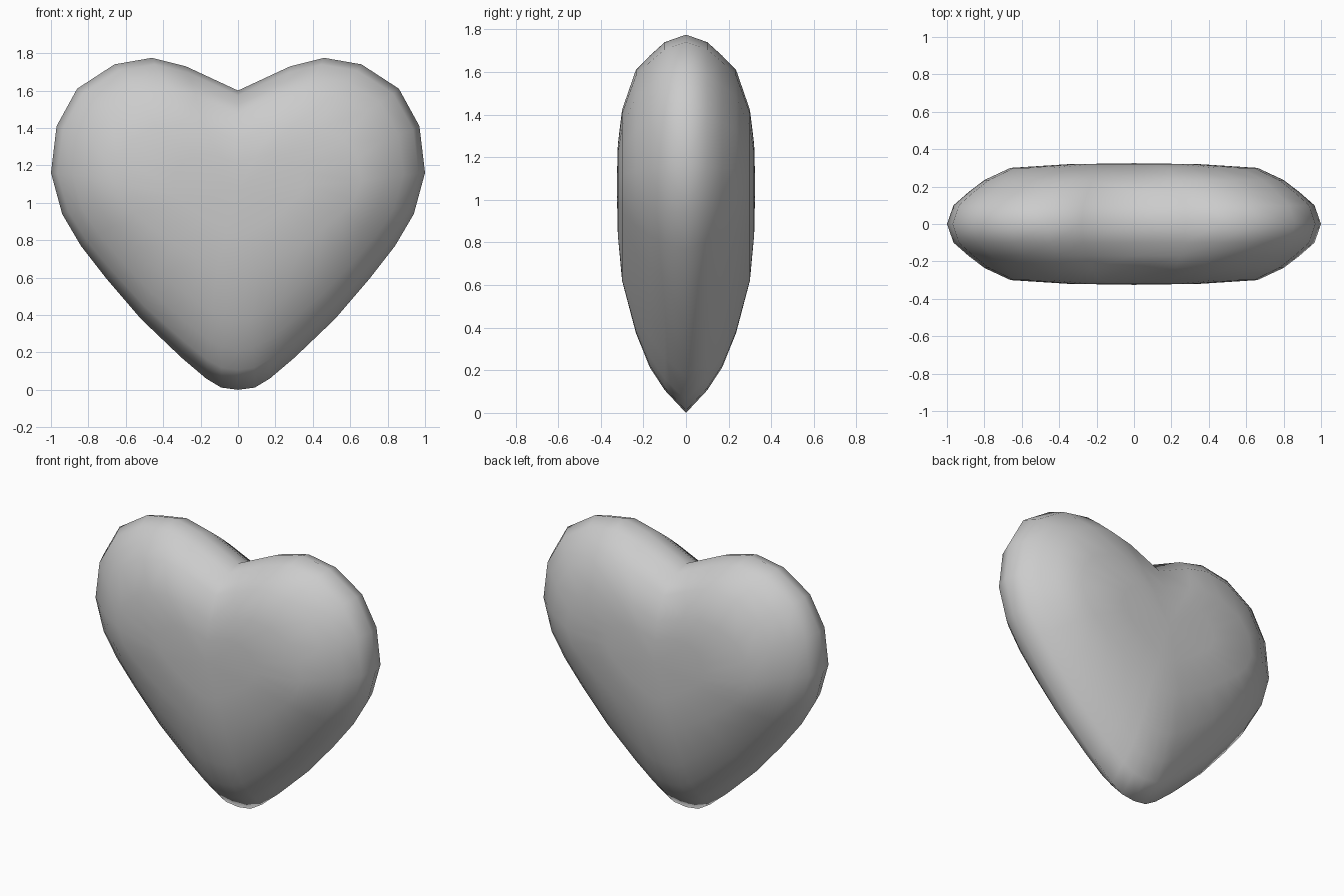
import bpy, bmesh

if "Cube" in bpy.data.objects:
    bpy.data.objects.remove(bpy.data.objects["Cube"])

# Right half of the heart outline (x, z), from bottom tip up to the notch
half = [(0, 0.0), (0.09, 0.012), (0.17, 0.06), (0.30, 0.17), (0.52, 0.38),
        (0.70, 0.59), (0.84, 0.77), (0.94, 0.94), (1.0, 1.16), (0.97, 1.41),
        (0.86, 1.61), (0.66, 1.74), (0.46, 1.775), (0.28, 1.73), (0, 1.60)]
outline = half + [(-x, z) for x, z in reversed(half[1:-1])]
CENTRE_Z = 1.07

# Rings stepping inward: depth, sideways scale, scale above centre, scale below
rings = [(0.10, 0.965, 0.95, 0.90), (0.17, 0.885, 0.86, 0.80),
         (0.235, 0.80, 0.766, 0.65), (0.30, 0.66, 0.50, 0.42),
         (0.32, 0.35, 0.27, 0.22)]

bm = bmesh.new()


def ring(y, sx, top, bottom):
    return [bm.verts.new((x * sx, y, CENTRE_Z + (z - CENTRE_Z) *
                          (top if z > CENTRE_Z else bottom)))
            for x, z in outline]


# Rim shared by both sides, then a domed front and back
rim = ring(0, 1, 1, 1)
n = len(rim)
for side in (-1, 1):
    last = rim
    for depth, sx, top, bottom in rings:
        new = ring(side * depth, sx, top, bottom)
        for i in range(n):
            j = (i + 1) % n
            bm.faces.new((last[i], last[j], new[j], new[i]))
        last = new
    pole = bm.verts.new((0, side * 0.325, CENTRE_Z))
    for i in range(n):
        bm.faces.new((last[i], last[(i + 1) % n], pole))

bmesh.ops.recalc_face_normals(bm, faces=bm.faces)
for f in bm.faces:
    f.smooth = True
mesh = bpy.data.meshes.new("heart")
bm.to_mesh(mesh)
bm.free()
heart = bpy.data.objects.new("heart", mesh)
bpy.context.collection.objects.link(heart)
